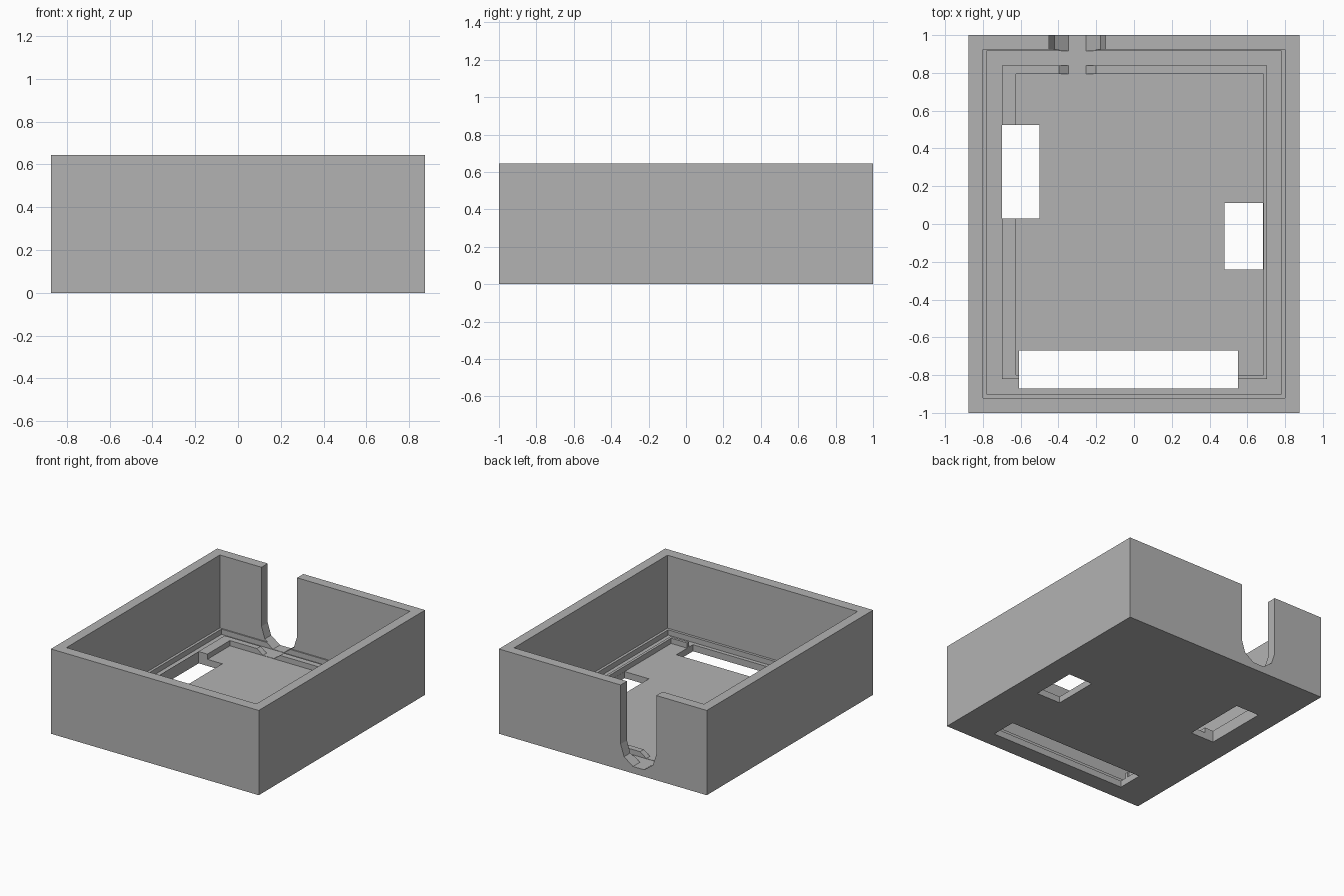
import bpy
import bmesh
import math

cube = bpy.data.objects.get("Cube")
if cube:
    bpy.data.objects.remove(cube, do_unlink=True)

HEIGHT = 0.645
FLOOR = 0.05
LEDGE = 0.09
ABOVE = 0.8

grey = bpy.data.materials.new("plain_grey")
grey.use_nodes = True
grey.diffuse_color = (0.45, 0.45, 0.45, 1)
grey.node_tree.nodes["Principled BSDF"].inputs["Base Color"].default_value = grey.diffuse_color


def prism(name, outline, axis, low, high):
    """Extrude a closed outline along y or z."""
    bm = bmesh.new()
    place = (lambda a, b, t: (a, t, b)) if axis == "y" else (lambda a, b, t: (a, b, t))
    face = bm.faces.new([bm.verts.new(place(a, b, low)) for a, b in outline])
    extruded = bmesh.ops.extrude_face_region(bm, geom=[face])["geom"]
    verts = [v for v in extruded if isinstance(v, bmesh.types.BMVert)]
    shift = (0, high - low, 0) if axis == "y" else (0, 0, high - low)
    bmesh.ops.translate(bm, verts=verts, vec=shift)
    bmesh.ops.recalc_face_normals(bm, faces=bm.faces)
    mesh = bpy.data.meshes.new(name)
    bm.to_mesh(mesh)
    bm.free()
    mesh.materials.append(grey)
    obj = bpy.data.objects.new(name, mesh)
    bpy.context.collection.objects.link(obj)
    return obj


def box(name, x0, x1, y0, y1, z0, z1):
    return prism(name, [(x0, y0), (x1, y0), (x1, y1), (x0, y1)], "z", z0, z1)


def cut(target, cutter):
    """Subtract the cutter for good and discard it."""
    cutter.hide_render = True
    mod = target.modifiers.new("cut", "BOOLEAN")
    mod.operation = "DIFFERENCE"
    mod.solver = "EXACT"
    mod.object = cutter
    bpy.context.view_layer.objects.active = target
    bpy.ops.object.modifier_apply(modifier=mod.name)
    bpy.data.objects.remove(cutter, do_unlink=True)


# Outer block with the main cavity
case = box("open_case", -0.875, 0.875, -1, 1, 0, HEIGHT)
cut(case, box("cavity", -0.8, 0.8, -0.92, 0.925, LEDGE, ABOVE))

# Groove around a low rim, then the pocket inside the rim
groove = box("groove", -0.78, 0.78, -0.9, 0.915, FLOOR, 0.2)
cut(groove, box("rim", -0.7, 0.705, -0.82, 0.84, 0, 0.3))
cut(case, groove)
cut(case, box("pocket", -0.625, 0.685, -0.8, 0.795, FLOOR, 0.2))

# Rectangular openings through the floor
for x0, x1, y0, y1 in [(-0.699, -0.5, 0.03, 0.525),
                       (0.48, 0.684, -0.24, 0.11),
                       (-0.61, 0.55, -0.87, -0.67)]:
    cut(case, box("opening", x0, x1, y0, y1, -0.1, 0.2))

# Faceted U-shaped cable notch in the back wall
cx, cz, radius = -0.3, 0.195, 0.15
arc = [(cx + radius * math.cos(math.radians(a)), cz + radius * math.sin(math.radians(a)))
       for a in range(180, 361, 36)]
notch = [(cx - radius, ABOVE)] + arc + [(cx + radius, ABOVE)]
cut(case, prism("notch", notch, "y", 0.75, 1.1))
